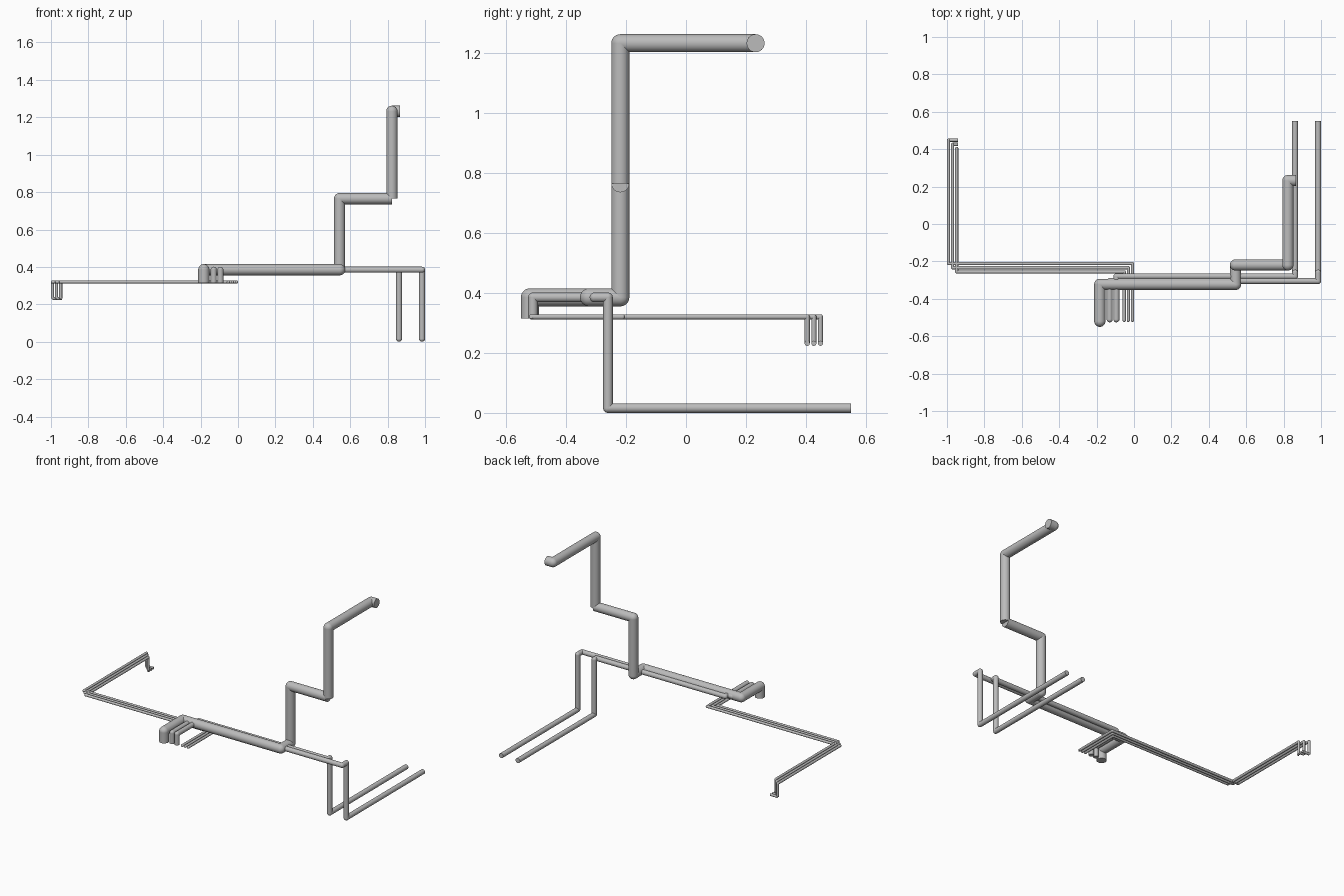
import bpy
import bmesh
from mathutils import Vector, Matrix

cube = bpy.data.objects.get("Cube")
if cube:
    bpy.data.objects.remove(cube, do_unlink=True)

# Single grey metal
grey = bpy.data.materials.new("pipe_grey")
grey.use_nodes = True
color = (0.5, 0.5, 0.5, 1)
grey.diffuse_color = color
grey.node_tree.nodes["Principled BSDF"].inputs["Base Color"].default_value = color


def pipe(name, points, radius, sharp=()):
    """Straight capped tubes with round elbows, except at the sharp joints."""
    points = [Vector(p) for p in points]
    bm = bmesh.new()
    for a, b in zip(points, points[1:]):
        turn = (b - a).to_track_quat('Z', 'Y').to_matrix().to_4x4()
        bmesh.ops.create_cone(bm, cap_ends=True, segments=32,
                              radius1=radius, radius2=radius,
                              depth=(b - a).length,
                              matrix=Matrix.Translation((a + b) / 2) @ turn)
    for i, p in enumerate(points[1:-1], 1):
        if i not in sharp:
            bmesh.ops.create_uvsphere(bm, u_segments=32, v_segments=16,
                                      radius=radius,
                                      matrix=Matrix.Translation(p))
    mesh = bpy.data.meshes.new(name)
    bm.to_mesh(mesh)
    bm.free()
    mesh.materials.append(grey)
    obj = bpy.data.objects.new(name, mesh)
    bpy.context.collection.objects.link(obj)
    bpy.ops.object.select_all(action='DESELECT')
    obj.select_set(True)
    bpy.context.view_layer.objects.active = obj
    bpy.ops.object.shade_smooth_by_angle()


port_z = 0.315
main_z = 0.385

# Large exhaust riser
riser_z, top_z = 0.765, 1.232
pipe("large_riser_pipe", [
    (-0.183, -0.52, port_z), (-0.183, -0.52, main_z),
    (-0.183, -0.323, main_z), (0.543, -0.323, main_z),
    (0.543, -0.219, main_z), (0.543, -0.219, riser_z),
    (0.823, -0.219, riser_z), (0.823, -0.219, top_z),
    (0.823, 0.232, top_z), (0.865, 0.232, top_z)], 0.03, sharp={6})

# Two medium pipes that drop to the floor
for side, x0, y, x1 in (("inner", -0.094, -0.28, 0.861),
                        ("outer", -0.13, -0.305, 0.984)):
    pipe(side + "_floor_pipe", [
        (x0, -0.51, port_z), (x0, -0.51, main_z), (x0, y, main_z),
        (x1, y, main_z), (x1, -0.26, main_z), (x1, -0.26, 0.016),
        (x1, 0.55, 0.016)], 0.016)

# Three thin lines running side by side to the right
thin_z, low_z = 0.32, 0.232
for i, side in enumerate(("first", "second", "third")):
    step = 0.022 * i
    x0, x1 = -0.008 - step, -0.992 + step
    y0, y1 = -0.212 - step, 0.448 - step
    pipe(side + "_thin_line", [
        (x0, -0.515, port_z), (x0, -0.515, thin_z), (x0, y0, thin_z),
        (x1, y0, thin_z), (x1, y1, thin_z), (x1, y1, low_z),
        (-0.94, y1, low_z)], 0.0085, sharp={5})
